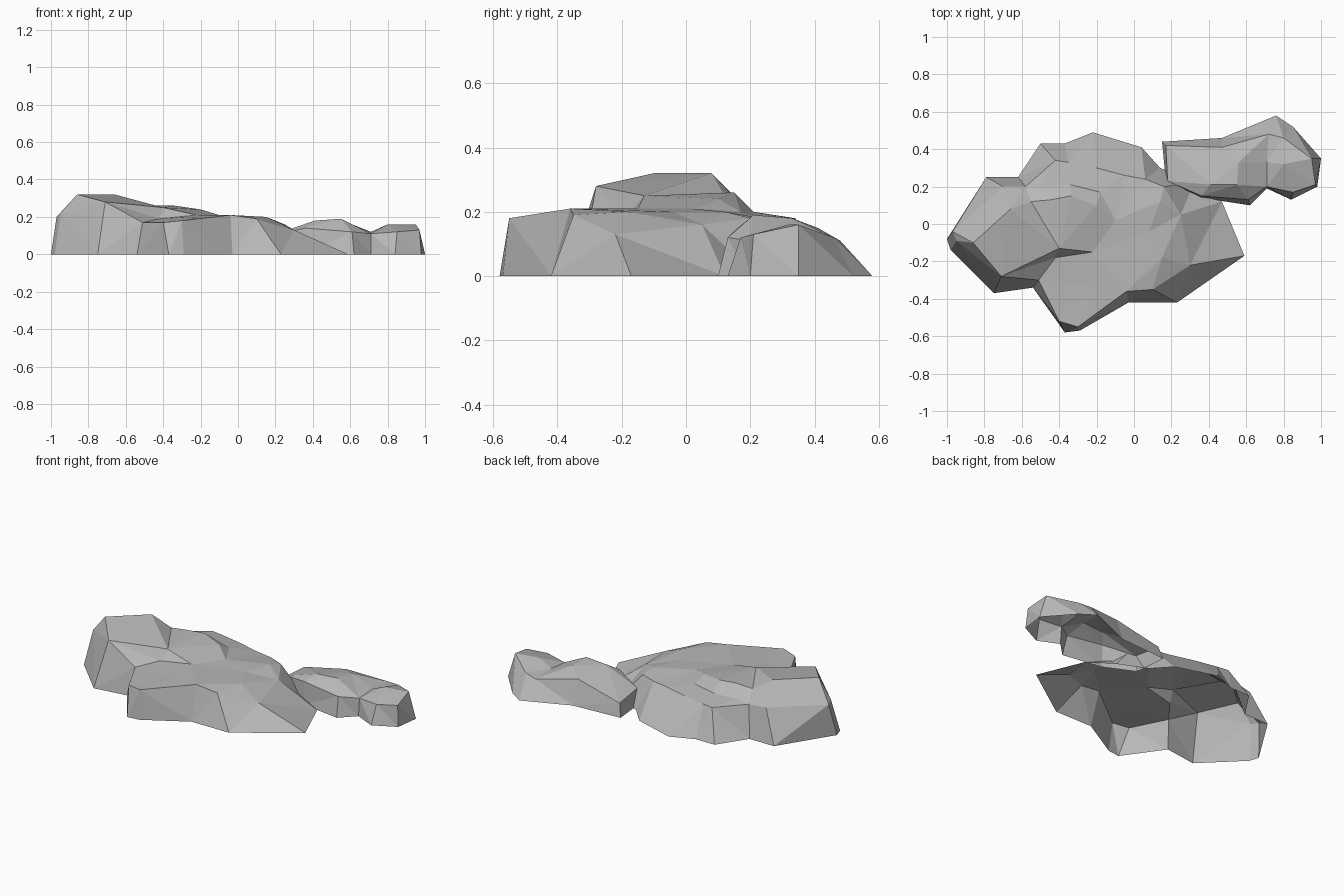
import bpy
import bmesh
from mathutils import Vector
from mathutils.geometry import delaunay_2d_cdt

default_cube = bpy.data.objects.get("Cube")
if default_cube:
    bpy.data.objects.remove(default_cube, do_unlink=True)


def make_material(name, colour):
    material = bpy.data.materials.new(name)
    material.use_nodes = True
    material.diffuse_color = colour
    material.node_tree.nodes["Principled BSDF"].inputs["Base Color"].default_value = colour
    material.node_tree.nodes["Principled BSDF"].inputs["Roughness"].default_value = 0.9
    return material


def make_rock(name, foot, rim, crown, creases, material):
    """Open-bottomed faceted rock: walls from foot to rim, then a triangulated cap.

    The foot and rim run counter-clockwise and pair up point by point.
    Creases are pairs of cap points (rim first, then crown) joined by an edge.
    """
    mesh = bmesh.new()
    count = len(rim)
    cap_points = [Vector(point) for point in rim + crown]
    foot_verts = [mesh.verts.new((x, y, 0)) for x, y in foot]
    cap_verts = [mesh.verts.new(point) for point in cap_points]

    # Side walls
    for i in range(count):
        j = (i + 1) % count
        mesh.faces.new((foot_verts[i], foot_verts[j], cap_verts[j], cap_verts[i]))

    # Faceted cap
    flat_points = [point.to_2d() for point in cap_points]
    result = delaunay_2d_cdt(flat_points, creases, [list(range(count))], 1, 1e-5)
    triangles, sources = result[2], result[3]
    for triangle in triangles:
        corners = [sources[index] for index in triangle]
        if all(corners):
            mesh.faces.new([cap_verts[source[0]] for source in corners])

    # Split bent wall panels into flat facets
    bmesh.ops.triangulate(mesh, faces=[f for f in mesh.faces if len(f.verts) > 3])
    data = bpy.data.meshes.new(name)
    mesh.to_mesh(data)
    mesh.free()
    data.materials.append(material)
    rock = bpy.data.objects.new(name, data)
    bpy.context.collection.objects.link(rock)
    return rock


stone = make_material("grey stone", (0.48, 0.48, 0.48, 1))

# Large rock: high shoulder on one side, lower shelf in front, ridge behind
large_foot = [
    (-1, -.08), (-.98, -.14), (-.75, -.37), (-.54, -.34), (-.37, -.58), (-.29, -.57),
    (-.03, -.42), (.23, -.42), (.59, -.17), (.47, .12), (.32, .22), (.14, .3),
    (.04, .41), (-.22, .49), (-.37, .43), (-.5, .43), (-.62, .25), (-.79, .25),
]
large_rim = [
    (-.97, -.04, .2), (-.95, -.09, .21), (-.71, -.28, .28), (-.51, -.3, .17),
    (-.4, -.52, .17), (-.3, -.55, .18), (-.04, -.36, .21), (.1, -.35, .19),
    (.3, -.22, .13), (.25, .05, .16), (.16, .2, .18), (.06, .24, .18),
    (-.05, .26, .18), (-.2, .3, .18), (-.35, .33, .18), (-.42, .34, .18),
    (-.58, .2, .19), (-.7, .2, .2),
]
large_crown = [
    (-.86, -.1, .32), (-.66, .08, .32), (-.55, .12, .25), (-.44, .13, .26),
    (-.34, .15, .26), (-.2, .1, .24), (-.1, .02, .21), (-.4, -.13, .25),
    (-.22, -.15, .21), (-.42, -.18, .19), (.08, -.04, .2), (-.2, -.33, .2),
    (.15, -.18, .2), (.14, .12, .2), (-.5, .2, .2), (-.34, .21, .2), (-.18, .17, .2),
]
shoulder, ledge, ledge_end = 2, len(large_rim) + 7, len(large_rim) + 8
make_rock("large_rock", large_foot, large_rim, large_crown,
          [(shoulder, ledge), (ledge, ledge_end)], stone)

# Small rock: two low humps with a saddle between them
small_foot = [
    (.15, .44), (.17, .23), (.36, .14), (.62, .1), (.71, .19), (.84, .13),
    (.98, .2), (1, .35), (.85, .52), (.76, .58), (.47, .46),
]
small_rim = [
    (.17, .42, .08), (.18, .23, .1), (.36, .15, .14), (.61, .13, .12), (.71, .2, .11),
    (.85, .17, .12), (.97, .21, .13), (.95, .35, .16), (.8, .46, .12),
    (.72, .48, .11), (.47, .41, .15),
]
small_crown = [
    (.41, .21, .18), (.55, .21, .19), (.56, .33, .18), (.71, .33, .12), (.8, .32, .16),
]
make_rock("small_rock", small_foot, small_rim, small_crown, [], stone)
